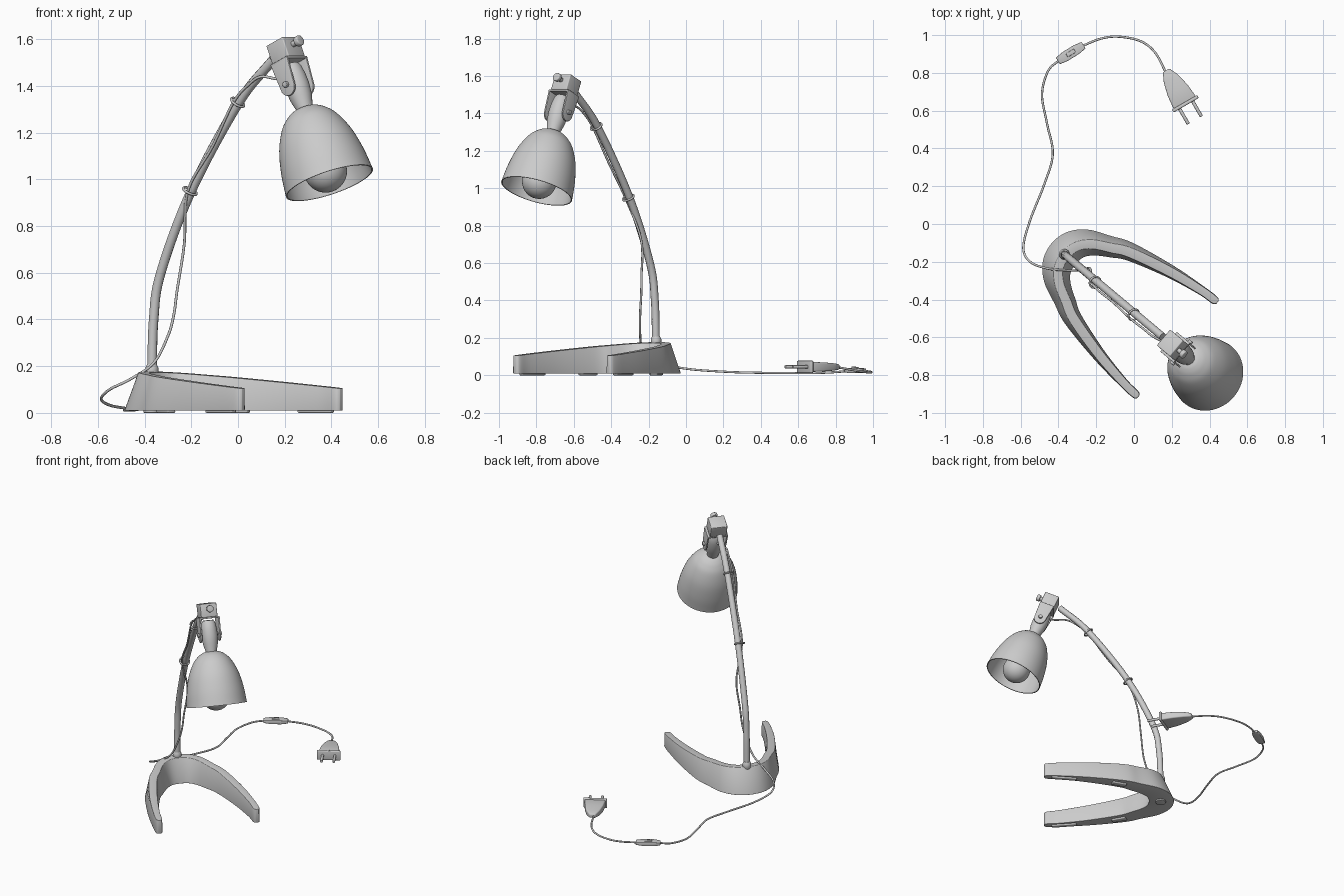
import bpy, bmesh, math
from mathutils import Matrix, Vector

if "Cube" in bpy.data.objects:
    bpy.data.objects.remove(bpy.data.objects["Cube"])

grey = bpy.data.materials.new("light_grey")
grey.use_nodes = True
grey.diffuse_color = (0.6, 0.6, 0.6, 1)
grey.node_tree.nodes["Principled BSDF"].inputs["Base Color"].default_value = (0.6, 0.6, 0.6, 1)

T = Matrix.Translation
R = lambda deg, axis: Matrix.Rotation(math.radians(deg), 4, axis)
# Lamp plane: local x runs along the lamp, local y across it
LAMP = R(-40, 'Z') @ T((0, 0, 0))
LAMP = T((-0.231, -0.276, 0)) @ LAMP
# Head: local z is the shade axis, origin at the rim centre
HEAD = LAMP @ T((0.813, 0, 0.985)) @ R(-23.5, 'Y')
PLUG = T((0.27, 0.64, 0.045)) @ R(-60, 'Z')
SWITCH = T((-0.335, 0.905, 0.026)) @ R(31.6, 'Z')
parts = []


def finish(name, bm, frame, bevel=0):
    bmesh.ops.recalc_face_normals(bm, faces=bm.faces)
    bm.transform(frame)
    me = bpy.data.meshes.new(name)
    bm.to_mesh(me)
    bm.free()
    me.materials.append(grey)
    ob = bpy.data.objects.new(name, me)
    bpy.context.collection.objects.link(ob)
    if bevel:
        mod = ob.modifiers.new("soft_edges", 'BEVEL')
        mod.width, mod.segments = bevel, 3
        mod.limit_method, mod.angle_limit = 'ANGLE', math.radians(40)
    parts.append(ob)
    return ob


def smooth_path(points, steps=8):
    """Catmull-Rom samples through the points."""
    p = [Vector(q) for q in points]
    p = [2 * p[0] - p[1]] + p + [2 * p[-1] - p[-2]]
    out = []
    for a, b, c, d in zip(p, p[1:], p[2:], p[3:]):
        for i in range(steps):
            t = i / steps
            out.append(0.5 * (2 * b + (c - a) * t + (2 * a - 5 * b + 4 * c - d) * t ** 2
                              + (3 * b - a - 3 * c + d) * t ** 3))
    return out + [p[-2]]


def tube(name, points, radius, frame=Matrix()):
    cu = bpy.data.curves.new(name, 'CURVE')
    cu.dimensions = '3D'
    cu.bevel_depth, cu.bevel_resolution, cu.use_fill_caps = radius, 3, True
    path = smooth_path(points)
    sp = cu.splines.new('POLY')
    sp.points.add(len(path) - 1)
    for pt, co in zip(sp.points, path):
        pt.co = (*(frame @ co), 1)
    cu.materials.append(grey)
    ob = bpy.data.objects.new(name, cu)
    bpy.context.collection.objects.link(ob)
    parts.append(ob)


def box(name, size, frame, bevel=0.006):
    bm = bmesh.new()
    bmesh.ops.create_cube(bm, size=1)
    bmesh.ops.scale(bm, vec=size, verts=bm.verts)
    return finish(name, bm, frame, bevel)


def rod(name, radius, length, frame, bevel=0.003):
    bm = bmesh.new()
    bmesh.ops.create_cone(bm, cap_ends=True, segments=24, radius1=radius, radius2=radius, depth=length)
    return finish(name, bm, frame, bevel)


def lathe(name, profile, frame, segments=48):
    bm = bmesh.new()
    vs = [bm.verts.new((r, 0, z)) for r, z in profile]
    es = [bm.edges.new(e) for e in zip(vs, vs[1:])]
    bmesh.ops.spin(bm, geom=vs + es, axis=(0, 0, 1), cent=(0, 0, 0), angle=math.tau, steps=segments)
    bmesh.ops.remove_doubles(bm, verts=bm.verts, dist=0.0004)
    return finish(name, bm, frame)


def loft(name, rings, frame, bevel=0):
    bm = bmesh.new()
    rows = [[bm.verts.new(p) for p in ring] for ring in rings]
    for a, b in zip(rows, rows[1:]):
        for i in range(len(a)):
            j = (i + 1) % len(a)
            bm.faces.new((a[i], a[j], b[j], b[i]))
    bm.faces.new(rows[0])
    bm.faces.new(rows[-1])
    return finish(name, bm, frame, bevel)


# Horseshoe base: sloped walls at the back, upright at the tips
outer = [(-.27, 0), (-.245, .10), (-.17, .18), (-.05, .235), (.06, .28), (.3, .325), (.5, .345), (.585, .348), (.605, .337)]
inner = [(-.10, 0), (-.09, .055), (-.05, .1), (.02, .145), (.1, .19), (.31, .255), (.5, .295), (.585, .303), (.605, .316)]
mirrored = lambda pts: [(u, -v) for u, v in pts[:0:-1]] + pts
rings = []
for o, i in zip(smooth_path(mirrored(outer), 6), smooth_path(mirrored(inner), 6)):
    k = max(0, 1 - (o.x + 0.27) / 0.8)
    top_o, top_i = o.lerp(i, 0.05 + 0.38 * k), i.lerp(o, 0.05 + 0.23 * k)
    high = lambda p: (p.x, p.y, 0.16 - 0.09 * p.x)
    rings.append([(o.x, o.y, 0.01), high(top_o), high(top_i), (i.x, i.y, 0.01)])
loft("base", rings, LAMP, 0.006)

# Feet
rod("rear_foot", 0.035, 0.014, LAMP @ T((-0.18, 0, 0.007)))
for s in (-1, 1):
    box("side_foot", (0.17, 0.03, 0.014), LAMP @ T((0.47, s * 0.317, 0.007)) @ R(s * 8, 'Z'))
    box("middle_foot", (0.1, 0.04, 0.014), LAMP @ T((0.1, s * 0.24, 0.007)) @ R(s * 20, 'Z'))

# Curved arm with its collar
tube("arm", [(-.18, 0, .15), (-.17, 0, .4), (-.13, 0, .6), (.04, 0, .95), (.307, 0, 1.33), (.50, 0, 1.515)], 0.021, LAMP)
lathe("arm_collar", [(0, .03), (.02, .028), (.028, .012), (.028, -.01), (.02, -.03), (0, -.03)], LAMP @ T((-0.18, 0, 0.182)))

# Cable clips around the arm
for u, z, tilt in ((0.04, 0.95, 31), (0.307, 1.33, 38)):
    ring = [(0.031 + 0.0055 * math.cos(a * math.tau / 10), 0.0055 * math.sin(a * math.tau / 10)) for a in range(11)]
    lathe("cable_clip", ring, LAMP @ T((u, -0.009, z)) @ R(tilt, 'Y'), 28)

# Cable down the arm, then over the floor to the switch and the plug
tube("arm_cable", [(.24, -.66, 1.43), (.17, -.63, 1.43), (.1, -.595, 1.44), (.05, -.555, 1.41), (-.02, -.5, 1.33),
                   (-.11, -.415, 1.14), (-.215, -.325, .95), (-.23, -.24, .725), (-.26, -.238, .53),
                   (-.275, -.24, .42), (-.3, -.245, .33), (-.36, -.245, .215), (-.46, -.235, .145),
                   (-.55, -.2, .1), (-.586, -.125, .06), (-.55, .02, .033), (-.475, .21, .019), (-.43, .37, .014),
                   (-.46, .53, .012), (-.487, .685, .012), (-.455, .81, .018), (-.395, .868, .025)], 0.006)
tube("plug_cable", [(-.275, .942, .025), (-.18, .98, .02), (-.087, .992, .016), (.03, .97, .016),
                    (.11, .91, .025), (.17, .8, .045)], 0.006)

# Inline switch with a rocker
loft("switch_body", [[(x, -w, -h), (x, w, -h), (x, w, h), (x, -w, h)] for x, w, h in
                     ((-.08, .02, .01), (-.035, .027, .014), (.035, .027, .014), (.08, .02, .01))], SWITCH, 0.004)
box("switch_rocker", (0.05, 0.022, 0.012), SWITCH @ T((0, 0, 0.013)) @ R(6, 'Y'), 0.003)

# Plug
loft("plug_body", [[(x, -w, -h), (x, w, -h), (x, w, h), (x, -w, h)] for x, w, h in
                   ((-.2, .02, .014), (-.15, .043, .02), (-.08, .06, .024), (0, .068, .027))], PLUG, 0.008)
box("plug_flange", (0.018, 0.154, 0.066), PLUG @ T((0.004, 0, 0)))
for s in (-1, 1):
    rod("plug_pin", 0.009, 0.1, PLUG @ T((0.055, s * 0.04, 0)) @ R(90, 'Y'))

# Clamp block and its thumb screw
box("clamp_block", (0.10, 0.11, 0.09), HEAD @ T((0, 0, 0.616)), 0.005)
rod("screw_shank", 0.013, 0.04, HEAD @ T((0.06, 0, 0.626)) @ R(90, 'Y'))
rod("screw_knob", 0.023, 0.024, HEAD @ T((0.085, 0, 0.626)) @ R(90, 'Y'), 0.005)

# Forked bracket with rounded ends, and its pivot
box("bracket_top", (0.1, 0.136, 0.01), HEAD @ T((0, 0, 0.567)), 0.002)
for s in (-1, 1):
    outline = [(0.05, 0.572)] + [(0.04 * math.cos(a), 0.45 - 0.04 * math.sin(a))
                                 for a in (i * math.pi / 12 for i in range(13))] + [(-0.05, 0.572)]
    loft("bracket_side", [[(x, s * y, z) for x, z in outline] for y in (0.058, 0.068)], HEAD, 0.002)
    rod("pivot_screw", 0.013, 0.016, HEAD @ T((0, s * 0.073, 0.46)) @ R(90, 'X'))
rod("pivot_pin", 0.008, 0.13, HEAD @ T((0, 0, 0.46)) @ R(90, 'X'))

# Barrel socket, thin shade and bulb
lathe("socket", [(0, .55), (.034, .55), (.044, .535), (.051, .49), (.053, .45), (.049, .4), (.038, .355), (.036, .335), (0, .335)], HEAD, 32)
profile = smooth_path([(.036, .348), (.06, .34), (.09, .32), (.125, .28), (.162, .2), (.185, .1), (.196, 0)], 5)
inside = [(max(p.x - 0.006, 0.001), max(p.y - 0.005, 0)) for p in reversed(profile)]
lathe("shade", [(0, .35)] + [tuple(p) for p in profile] + inside + [(0, .342)], HEAD, 64)
bulb = [(0.092 * math.sin(a), 0.055 - 0.092 * math.cos(a)) for a in (i * math.pi / 20 for i in range(16))]
lathe("bulb", bulb + [(.04, .16), (.03, .2), (.03, .34)], HEAD, 40)

# Turn curves into meshes and smooth all but the sharp edges
bpy.ops.object.select_all(action='DESELECT')
for ob in parts:
    ob.select_set(True)
bpy.context.view_layer.objects.active = parts[0]
bpy.ops.object.convert(target='MESH')
bpy.ops.object.shade_smooth_by_angle(angle=math.radians(40))
